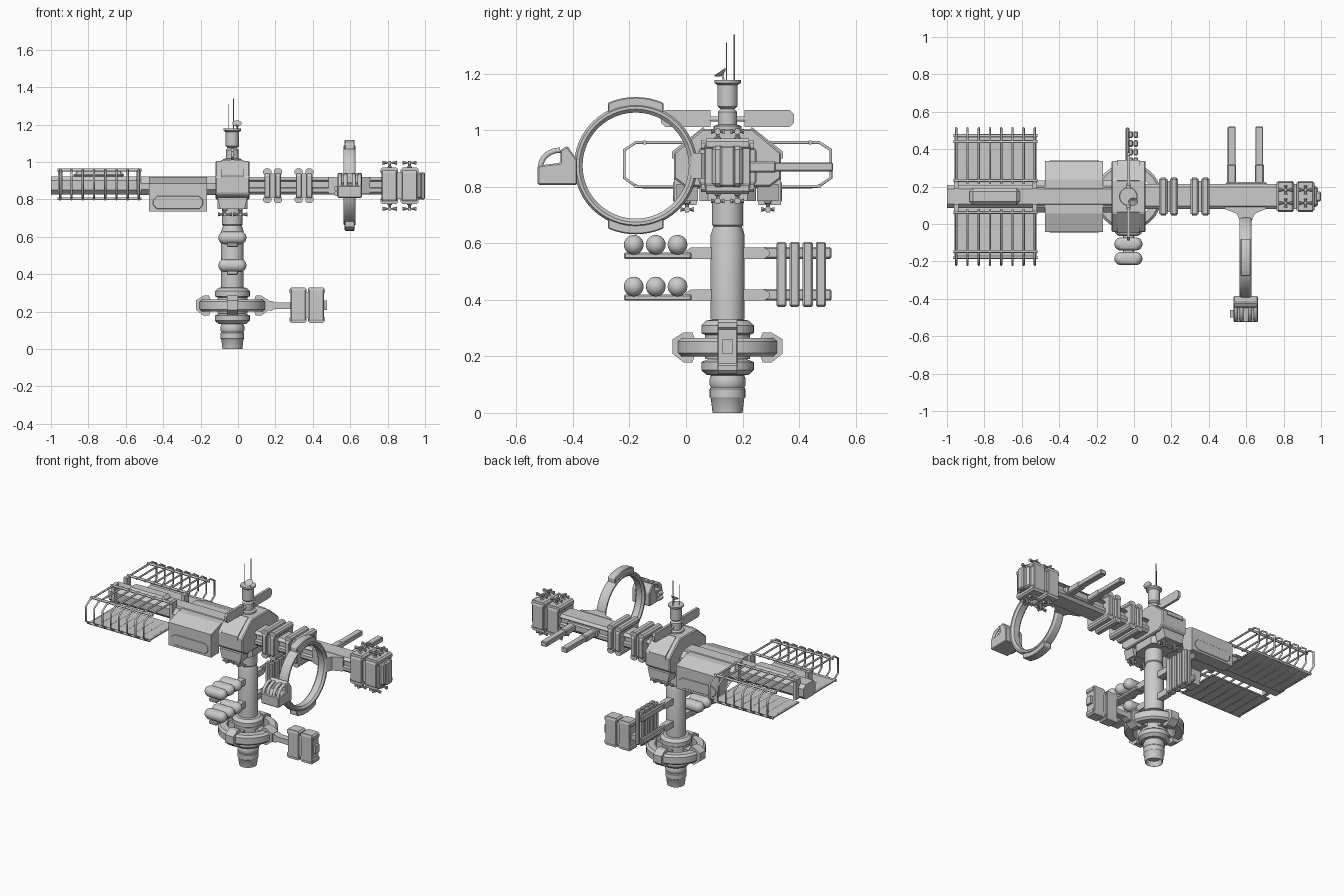
import bpy, bmesh, math
from mathutils import Matrix, Vector

if "Cube" in bpy.data.objects:
    bpy.data.objects.remove(bpy.data.objects["Cube"])

CX, CY = -0.03, 0.147          # column axis; CY is also the beam centre line
BZ = 0.875                     # beam height


def finish(name, bm, smooth=False, bevel=0):
    bmesh.ops.recalc_face_normals(bm, faces=bm.faces[:])
    me = bpy.data.meshes.new(name)
    bm.to_mesh(me)
    bm.free()
    ob = bpy.data.objects.new(name, me)
    bpy.context.collection.objects.link(ob)
    if bevel:
        m = ob.modifiers.new("bevel", 'BEVEL')
        m.width, m.segments = bevel, 1
    if smooth:
        bpy.ops.object.select_all(action='DESELECT')
        ob.select_set(True)
        bpy.context.view_layer.objects.active = ob
        bpy.ops.object.shade_smooth_by_angle(angle=math.radians(32))
    return ob


def prism(name, pts, axis, a, b, bevel=0):
    """Extrude a 2D outline along an axis from a to b."""
    put = {'X': lambda u, v: (a, u, v), 'Y': lambda u, v: (u, a, v), 'Z': lambda u, v: (u, v, a)}[axis]
    d = Vector([(b - a) * (axis == k) for k in 'XYZ'])
    bm = bmesh.new()
    f = bm.faces.new([bm.verts.new(put(*p)) for p in pts])
    r = bmesh.ops.extrude_face_region(bm, geom=[f], use_keep_orig=True)
    bmesh.ops.translate(bm, vec=d, verts=[v for v in r['geom'] if isinstance(v, bmesh.types.BMVert)])
    return finish(name, bm, False, bevel)


def box(name, x0, x1, y0, y1, z0, z1, bevel=0):
    return prism(name, [(x0, y0), (x1, y0), (x1, y1), (x0, y1)], 'Z', z0, z1, bevel)


def lathe(name, pts, loc, axis='Z', seg=32, closed=False):
    """Revolve (radius, height) points; open profiles get end caps."""
    rot = {'Z': Matrix(), 'X': Matrix.Rotation(math.pi / 2, 4, 'Y'), 'Y': Matrix.Rotation(-math.pi / 2, 4, 'X')}[axis]
    bm = bmesh.new()
    rings = [[bm.verts.new((r * math.cos(i * math.tau / seg), r * math.sin(i * math.tau / seg), h))
              for i in range(seg)] for r, h in pts]
    for A, B in zip(rings, rings[1:] + (rings[:1] if closed else [])):
        for i in range(seg):
            j = (i + 1) % seg
            bm.faces.new((A[i], A[j], B[j], B[i]))
    if not closed:
        bm.faces.new(rings[0])
        bm.faces.new(rings[-1])
    bm.transform(Matrix.Translation(loc) @ rot)
    return finish(name, bm, True)


def tube(name, pts, r):
    cu = bpy.data.curves.new(name, 'CURVE')
    cu.dimensions, cu.bevel_depth, cu.bevel_resolution, cu.use_fill_caps = '3D', r, 1, True
    s = cu.splines.new('POLY')
    s.points.add(len(pts) - 1)
    for p, q in zip(s.points, pts):
        p.co = (*q, 1)
    ob = bpy.data.objects.new(name, cu)
    bpy.context.collection.objects.link(ob)


def octagon(cu, cv, hu, hv, c):
    return [(cu + u, cv + v) for u, v in ((-hu, -hv + c), (-hu + c, -hv), (hu - c, -hv), (hu, -hv + c),
                                          (hu, hv - c), (hu - c, hv), (-hu + c, hv), (-hu, hv - c))]


def module(name, x0, x1, cz, hy, hz, chamfer, gap=0.015):
    """Pair of banded boxes around the beam with clamp pads and a core."""
    w = (x1 - x0 - gap) / 2
    box(name + "_core", x0 + .01, x1 - .01, CY - hy * .8, CY + hy * .8, cz - hz * .72, cz + hz * .72)
    for i, x in enumerate((x0, x1 - w)):
        prism(f"{name}_band_{i}", octagon(CY, cz, hy, hz * .95, chamfer), 'X', x + .006, x + w - .006, .004)
        for s in (-1, 1):
            prism(f"{name}_pad_{i}_{s}", octagon(x + w / 2, cz + s * hz * .8, w / 2, hz * .2, .01),
                  'Y', CY - hy * .92, CY + hy * .92)


def thruster(x, y, z, s):
    """Stalk with four small bells; s is the outward z direction."""
    lathe("thruster_stalk", [(.013, 0), (.013, .008 * s), (.007, .012 * s), (.007, .04 * s)], (x, y, z), seg=10)
    for k in (-1, 1):
        lathe("thruster_bell", [(.005, 0), (.005, .014 * k), (.011, .038 * k)], (x, y, z + .03 * s), 'X', 10)
        lathe("thruster_bell", [(.005, 0), (.005, .01 * k), (.009, .024 * k)], (x, y, z + .03 * s), 'Y', 10)


# Central column and engine
lathe("column", [(.04, .03), (.05, 0), (.053, 0), (.059, .05), (.063, .055), (.063, .085), (.059, .09), (.064, .1),
                 (.064, .12), (.055, .14), (.055, .33), (.06, .33), (.06, .63), (.05, .66), (.055, .665), (.055, .77)],
      (CX, CY, 0))
for z, s in ((.135, 1), (.327, -1)):
    lathe("column_collar", [(.06, z - .002 * s), (.075, z), (.093, z + .017 * s), (.093, z + .045 * s), (.06, z + .058 * s)], (CX, CY, 0))

# Lower docking ring with spokes and clamps
lathe("docking_ring", [(.125, .2), (.165, .2), (.178, .212), (.178, .253), (.165, .265), (.125, .265)],
      (CX, CY, 0), closed=True, seg=40)
lathe("ring_hub", [(.08, .19), (.08, .275)], (CX, CY, 0))
clamp = [(.05, -.025), (.115, -.025), (.125, -.052), (.155, -.052), (.195, -.02), (.195, .03),
         (.155, .055), (.125, .055), (.115, .03), (.05, .03)]
for i in range(4):
    ob = prism("ring_clamp", clamp, 'Y', -.03, .03)
    ob.matrix_world = Matrix.Translation((CX, CY, .23)) @ Matrix.Rotation(i * math.pi / 2, 4, 'Z')

# Side arm and cargo container
prism("side_arm", [(.16, .205), (.18, .205), (.2, .215), (.29, .215), (.29, .248), (.2, .248), (.18, .258), (.16, .258)], 'Y', CY - .022, CY + .022)
module("cargo_container", .275, .465, .235, .036, .095, .008, .006)
box("cargo_end", .46, .475, CY - .02, CY + .02, .21, .26)

# Tank shelves in front and radiator racks behind
for z in (.397, .545):
    box("tank_shelf", CX - .03, CX + .03, -.22, .02, z, z + .022, .005)
    for s in (-1, 1):
        pts = [(CY + s * u, z + v) for u, v in ((.05, 0), (.13, 0), (.148, .012), (.148, .028), (.13, .04), (.05, .04))]
        prism("rack_bracket", pts, 'X', CX - .02, CX + .02)
    box("radiator_rail", CX - .015, CX + .005, .27, .515, z, z + .042, .006)
    for y in (-.185, -.107, -.03):
        arc = [(.035 * math.sin(math.radians(a)), -.04 - .035 * math.cos(math.radians(a))) for a in range(6, 91, 12)]
        lathe("tank", arc + [(.035, -.04)] + [(r, -h) for r, h in [(.035, -.04)] + arc[::-1]], (CX, y, z + .05), 'X', 20)
for i in range(4):
    y = .338 + i * .0465
    for x in (-.03, -.003):
        box("radiator_panel", x, x + .025, y - .018, y + .018, .375, .605, .006)

# Main beam with recessed sides
groove = [(-.05, -.05), (.05, -.05), (.066, -.035), (.066, -.015), (.045, -.012), (.045, .022), (.066, .025), (.066, .03), (.05, .045)]
beam = [(CY + u, BZ + v) for u, v in groove + [(-.05, .045), (-.066, .03), (-.066, .025), (-.045, .022), (-.045, -.012), (-.066, -.015), (-.066, -.035)]]
prism("right_beam", beam, 'X', .0, .78)
prism("left_beam", octagon(CY, BZ, .062, .048, .022), 'X', -1, -.1)
prism("beam_sleeve", octagon(CY, .87, .085, .046, .03), 'X', -.52, -.1)
box("roof_hatch", -.88, -.61, CY - .045, CY + .045, .91, .95, .018)

# Left cargo bays: roof with hanging walls and slotted faces
bay = [(-.19, -.14), (-.11, -.14), (-.1, -.05), (.1, -.05), (.11, -.14), (.19, -.14), (.19, .01), (.09, .044), (-.09, .044), (-.19, .01)]
prism("bay_shell", [(CY + u, BZ + v) for u, v in bay], 'X', -.475, -.165)
for y in (-.04, .334):
    prism("bay_slot", octagon(-.32, .783, .135, .036, .022), 'Y', y - .006, y + .006, .004)

# Ribbed cages on both sides of the left beam
for s in (-1, 1):
    Y = lambda u: CY + s * u
    for i in range(8):
        x = -.95 + i * .06
        tube("cage_rib", [(x, Y(u), z) for u, z in ((.07, .957), (.325, .957), (.366, .93), (.366, .832), (.32, .8), (.06, .8))], .006)
    for u, z in ((.293, .957), (.085, .957), (.325, .803)):
        tube("cage_rail", [(-.965, Y(u), z), (-.515, Y(u), z)], .008)
    box("cage_floor", -.96, -.52, *sorted((Y(.05), Y(.32))), .797, .805)
    for x in (-.95, -.53):
        box("cage_mount", x - .012, x + .012, *sorted((Y(.04), Y(.085))), .83, .96)

# Central hub
hub = [(-.19, .83), (-.19, .92), (-.09, 1.005), (.09, 1.005), (.19, .92), (.19, .83), (.15, .8), (-.15, .8)]
prism("hub_shell", [(CY + u, z) for u, z in hub], 'X', -.12, .062, .006)
for s in (-1, 1):
    prism("hub_trim", [(CY + u * s, z) for u, z in ((.085, 1.012), (.196, .925), (.196, .9), (.16, .9), (.07, .98))], 'X', -.09, .03)
    prism("hub_foot", [(-.095, .75), (.035, .75), (.05, .81), (-.11, .81)], 'Y', *sorted((CY + s * .105, CY + s * .18)))
    for x in (-.07, .012):
        thruster(x, CY + s * .143, .75, -1)
prism("hub_base", octagon(CX, CY, .08, .1, .03), 'Z', .75, .81)

# Mast, fins, dish and antennas
lathe("mast", [(.05, 1.0), (.05, 1.015), (.034, 1.02), (.034, 1.065), (.024, 1.075), (.036, 1.085), (.036, 1.16),
               (.047, 1.168), (.047, 1.178)], (CX, CY, 0), seg=20)
for s in (-1, 1):
    fin = [(CY + s * u, 1.042 + v) for u, v in ((.06, -.03), (.22, -.03), (.235, -.015), (.235, .015), (.22, .03), (.06, .03))]
    prism("mast_fin", fin, 'X', CX - .008, CX + .008)
    tube("fin_pivot", [(CX, CY, 1.04), (CX, CY + s * .07, 1.04)], .011)
tube("antenna_short", [(-.052, .143, 1.17), (-.052, .143, 1.31)], .0025)
tube("antenna_long", [(-.025, .171, 1.17), (-.025, .171, 1.34)], .0025)
tube("dish_stalk", [(-.005, .135, 1.17), (-.005, .128, 1.2)], .004)
dish = lathe("dish", [(.006, 0), (.018, .006), (.026, .015), (.023, .015), (.005, .005)], (0, 0, 0), seg=16)
dish.matrix_world = Matrix.Translation((-.005, .128, 1.195)) @ Matrix.Rotation(math.radians(35), 4, 'X')

# Beam collars and end modules with thrusters
module("beam_collar_a", .135, .235, .873, .102, .092, .03, .014)
module("beam_collar_b", .303, .403, .873, .102, .092, .03, .014)
module("end_module", .762, .964, .873, .082, .098, .018, .014)
box("end_plate", .95, .985, CY - .055, CY + .055, .8, .945, .012)
box("end_door", .97, 1.0, CY - .026, CY + .026, .8, .945, .006)
for x in (.811, .917):
    for s in (-1, 1):
        for y in (-.035, .035):
            thruster(x, CY + y, .873 + s * .093, s)

# Docking prongs behind the beam
box("prong_base", .49, .71, .19, .225, .845, .895, .008)
for x in (.522, .67):
    box("docking_prong", x - .021, x + .021, .2, .52, .855, .886, .004)
    box("prong_sleeve", x - .024, x + .024, .21, .32, .85, .89, .006)

# Large gate ring on its mount
RX, RY = .597, -.178
lathe("gate_ring", [(.188, -.02), (.2, -.032), (.21, -.032), (.218, -.02), (.218, .02), (.21, .032), (.2, .032), (.188, .02)],
      (RX, RY, BZ), 'X', 48, True)
arc = [math.radians(a) for a in range(-24, 25, 6)]
for mid in (90, 270):
    m = math.radians(mid)
    pts = [(RY + r * math.cos(m + a), BZ + r * math.sin(m + a))
           for r, aa in ((.243, arc), (.205, [arc[-1] * 1.2] + arc[::-1] + [arc[0] * 1.2])) for a in aa]
    prism("ring_bulge", pts, 'X', RX - .027, RX + .027, .004)
prism("ring_mount", [(.485, .092), (.705, .092), (.705, .08), (.645, .055), (.63, .02), (.565, .02), (.55, .055), (.485, .08)], 'Z', .83, .92)

# Control pod on the far side of the ring
pod = [(-.525, .807), (-.385, .807), (-.385, .895), (-.42, .945), (-.445, .93), (-.445, .885), (-.525, .875)]
prism("pod", pod, 'X', .533, .662, .005)
for x in (.545, .575, .62, .65):
    tube("pod_pipe", [(x, -.445 - .07 * math.cos(math.radians(a)), .87 + .06 * math.sin(math.radians(a))) for a in range(0, 91, 15)], .011)
for z in (.83, .86):
    tube("pod_canister", [(.525, -.5, z), (.525, -.46, z)], .013)
